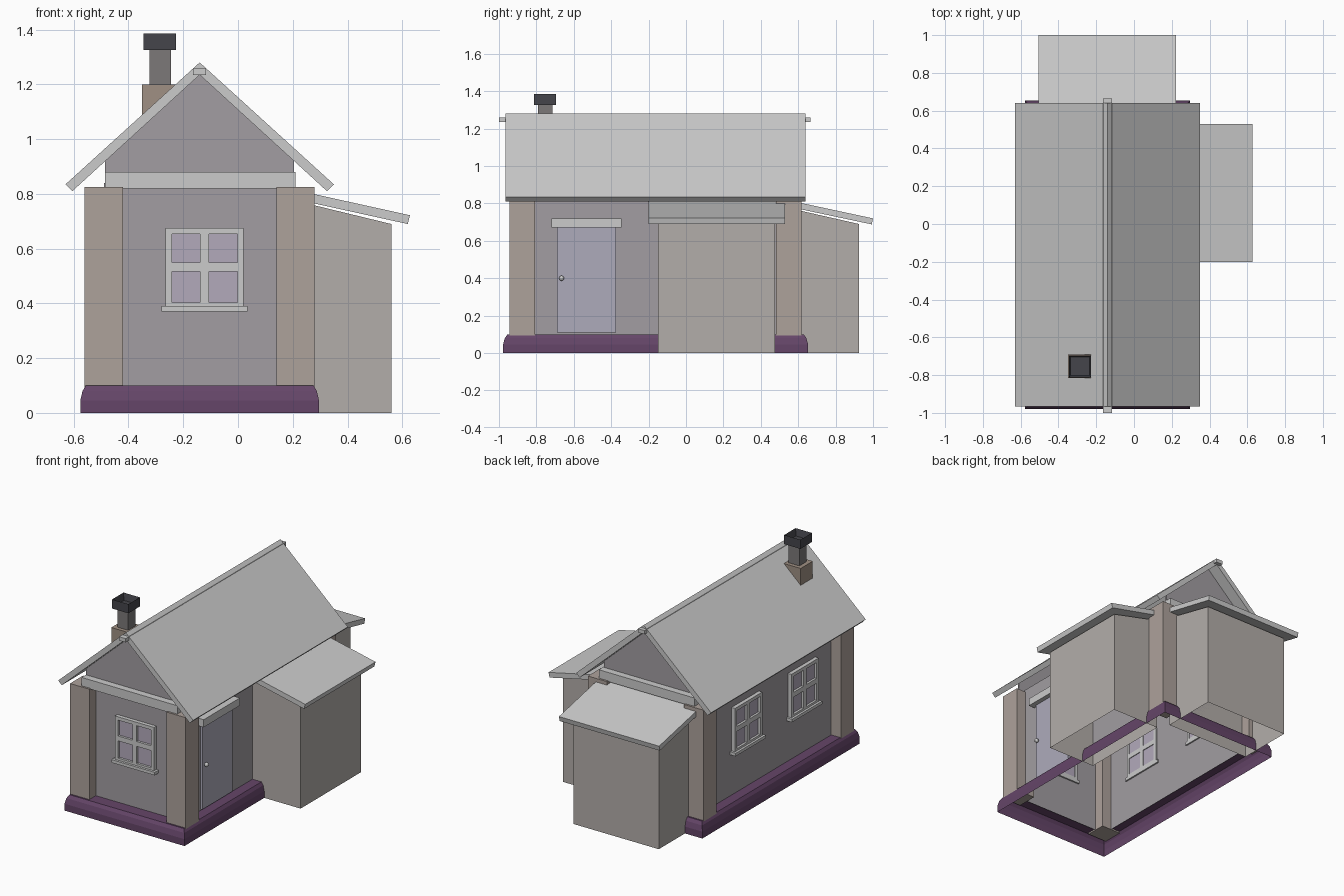
import bpy, bmesh, math
from mathutils import Matrix

if "Cube" in bpy.data.objects:
    bpy.data.objects.remove(bpy.data.objects["Cube"])

CX = -0.14                      # centre line of the house
X0, X1, Y0, Y1 = -0.49, 0.21, -0.875, 0.55   # wall planes


def mat(name, r, g, b):
    m = bpy.data.materials.new(name)
    m.diffuse_color = (r, g, b, 1)
    m.use_nodes = True
    m.node_tree.nodes["Principled BSDF"].inputs["Base Color"].default_value = m.diffuse_color
    return m


WALL = mat("plaster", 0.36, 0.34, 0.36)
POST = mat("post", 0.42, 0.36, 0.33)
BASE = mat("plinth", 0.13, 0.06, 0.14)
SHED = mat("shed", 0.45, 0.42, 0.40)
DOOR = mat("door", 0.42, 0.41, 0.50)
GLASS = mat("glass", 0.45, 0.40, 0.50)
SOOT = mat("soot", 0.06, 0.06, 0.07)
STACK = mat("stack", 0.20, 0.19, 0.19)
BRICK = mat("brick", 0.35, 0.28, 0.23)


def finish(name, bm, m=None):
    bmesh.ops.recalc_face_normals(bm, faces=bm.faces)
    me = bpy.data.meshes.new(name)
    bm.to_mesh(me)
    bm.free()
    ob = bpy.data.objects.new(name, me)
    bpy.context.collection.objects.link(ob)
    if m:
        me.materials.append(m)
    return ob


def add_box(bm, x0, x1, y0, y1, z0, z1):
    t = Matrix.Translation(((x0 + x1) / 2, (y0 + y1) / 2, (z0 + z1) / 2))
    s = Matrix.Diagonal((x1 - x0, y1 - y0, z1 - z0, 1))
    return bmesh.ops.create_cube(bm, size=1, matrix=t @ s)["verts"]


def box(name, *dims, m=None):
    bm = bmesh.new()
    add_box(bm, *dims)
    return finish(name, bm, m)


def prism(name, pts, a, b, axis="y", m=None, open_bottom=False):
    """Extrude a (horizontal, z) profile along an axis."""
    bm = bmesh.new()
    put = (lambda p, t: (p[0], t, p[1])) if axis == "y" else (lambda p, t: (t, p[0], p[1]))
    A = [bm.verts.new(put(p, a)) for p in pts]
    B = [bm.verts.new(put(p, b)) for p in pts]
    bm.faces.new(A)
    bm.faces.new(B[::-1])
    n = len(pts)
    for i in range(1 if open_bottom else 0, n):
        j = (i + 1) % n
        bm.faces.new((A[i], A[j], B[j], B[i]))
    return finish(name, bm, m)


def ring_shell(name, loops, m):
    """Stack of rectangles (offset from walls, z) joined into a band."""
    bm = bmesh.new()
    rows = []
    for o, z in loops:
        rows.append([bm.verts.new(c) for c in (
            (X0 - o, Y0 - o * 1.2, z), (X1 + o, Y0 - o * 1.2, z),
            (X1 + o, Y1 + o * 1.2, z), (X0 - o, Y1 + o * 1.2, z))])
    for r, s in zip(rows, rows[1:]):
        for i in range(4):
            j = (i + 1) % 4
            bm.faces.new((r[i], r[j], s[j], s[i]))
    return finish(name, bm, m)


# Walls and plinth, open underneath
ring_shell("walls", [(0, 0.09), (0, 0.84)], WALL)
ring_shell("plinth", [(0.086, 0), (0.086, 0.045), (0.078, 0.08), (0.066, 0.1), (0, 0.1)], BASE)

# Corner posts
for i, x in enumerate((X0, X1)):
    for j, y in enumerate((Y0, Y1)):
        box(f"corner_post_{i}{j}", x - 0.07, x + 0.07, y - 0.068, y + 0.068, 0.09, 0.825, m=POST)

# Gables with a tie beam below each
for n, y, s in (("front", Y0, -1), ("back", Y1, 1)):
    prism(n + "_gable", [(-0.485, 0.82), (0.205, 0.82), (0.205, 0.925), (CX, 1.24), (-0.485, 0.925)],
          y, y + s * 0.01, m=WALL)
    box(n + "_tie_beam", -0.485, 0.21, min(y, y + s * 0.055), max(y, y + s * 0.055), 0.82, 0.88)

# Main roof, two mirrored slopes and a ridge beam
slope = [(CX, 1.28), (0.35, 0.835), (0.325, 0.81), (CX, 1.235)]
prism("roof_right", slope, -0.965, 0.64)
prism("roof_left", [(2 * CX - x, z) for x, z in slope], -0.965, 0.64)
box("ridge_beam", CX - 0.024, CX + 0.024, -1.0, 0.665, 1.235, 1.26)

# Lean-to sheds at the right and the back
prism("side_shed", [(X1, 0), (0.56, 0), (0.56, 0.69), (X1, 0.775)], -0.15, 0.475, "y", SHED, True)
prism("side_shed_roof", [(0.22, 0.812), (0.628, 0.722), (0.62, 0.69), (0.22, 0.778)], -0.2, 0.53)
prism("back_shed", [(Y1, 0), (0.925, 0), (0.925, 0.69), (Y1, 0.775)], -0.45, 0.17, "x", SHED, True)
prism("back_shed_roof", [(0.57, 0.812), (1.0, 0.72), (0.993, 0.688), (0.57, 0.778)], -0.505, 0.223, "x")

# Door, lintel and knob
box("door", X1 - 0.01, X1 + 0.014, -0.69, -0.375, 0.11, 0.67, m=DOOR)
box("door_lintel", X1 - 0.01, X1 + 0.045, -0.72, -0.345, 0.67, 0.72)
bm = bmesh.new()
bmesh.ops.create_uvsphere(bm, u_segments=10, v_segments=6, radius=0.014,
                          matrix=Matrix.Translation((X1 + 0.028, -0.665, 0.4)))
finish("door_knob", bm)


# Windows: frame bars, sill and glass
def window(name, x, y, angle):
    w, h, t = 0.142, 0.285, 0.022
    bm = bmesh.new()
    for a in (-w, -0.016, w - t):
        add_box(bm, a, a + (0.032 if a == -0.016 else t), -0.025, 0.01, 0, h)
    for z0, z1 in ((0, 0.014), (0.127, 0.159), (h - t, h)):
        for a, b in ((-w + t, -0.016), (0.016, w - t)):
            add_box(bm, a, b, -0.025, 0.01, z0, z1)
    add_box(bm, -0.157, 0.157, -0.04, 0.01, -0.02, 0)
    frame = finish(name + "_frame", bm)
    glass = box(name + "_glass", -w + 0.01, w - 0.01, -0.01, 0.005, 0.005, h - 0.005, m=GLASS)
    for o in (frame, glass):
        o.location = (x, y, 0.39)
        o.rotation_euler.z = angle


window("front_window", -0.122, Y0, 0)
window("left_window_a", X0, 0.085, -math.pi / 2)
window("left_window_b", X0, -0.5, -math.pi / 2)

# Chimney: foot, stack and hollow cap
box("chimney_foot", -0.35, -0.225, -0.815, -0.69, 1.02, 1.2, m=BRICK)
box("chimney_stack", -0.323, -0.245, -0.79, -0.715, 1.2, 1.33, m=STACK)
bm = bmesh.new()
add_box(bm, -0.345, -0.227, -0.813, -0.695, 1.325, 1.385)
bm.faces.ensure_lookup_table()
top = max(bm.faces, key=lambda f: f.calc_center_median().z)
bmesh.ops.inset_individual(bm, faces=[top], thickness=0.014)
bmesh.ops.translate(bm, verts=top.verts, vec=(0, 0, -0.045))
finish("chimney_cap", bm, SOOT)
